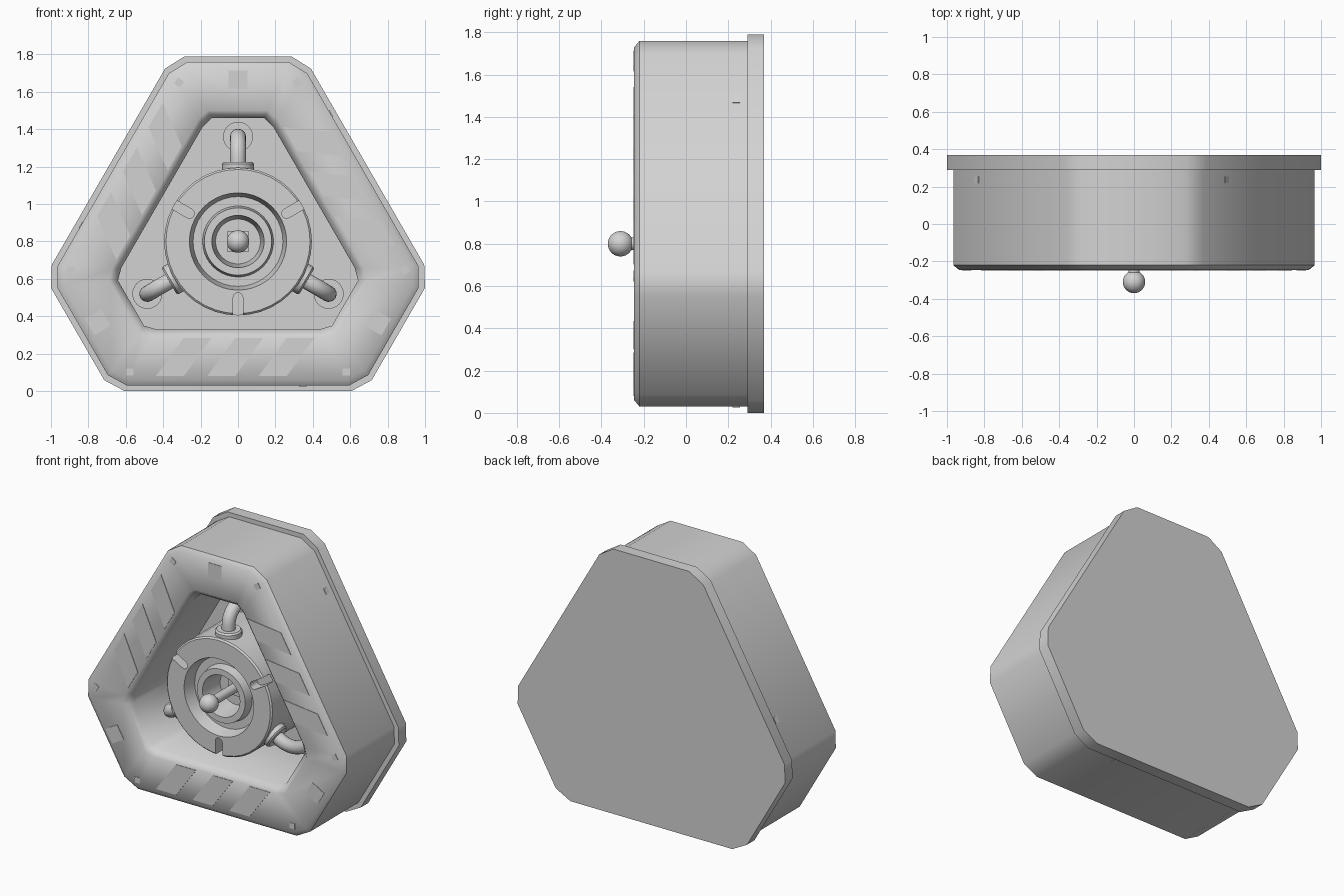
import bpy, bmesh
from math import sin, cos, pi, radians, sqrt
from mathutils import Vector, Matrix

CZ = 0.8          # height of the three-fold symmetry axis
FRONT = -0.245
FLOOR = 0.25

if "Cube" in bpy.data.objects:
    bpy.data.objects.remove(bpy.data.objects["Cube"])

grey = bpy.data.materials.new("plain_grey")
grey.use_nodes = True
colour = (0.65, 0.65, 0.65, 1)
grey.diffuse_color = colour
grey.node_tree.nodes["Principled BSDF"].inputs["Base Color"].default_value = colour


def third(k):
    """Turn about the depth axis by k thirds, then lift to the centre."""
    return Matrix.Translation((0, 0, CZ)) @ Matrix.Rotation(k * 2 * pi / 3, 4, 'Y')


def finish(name, bm, matrix, smooth):
    bmesh.ops.recalc_face_normals(bm, faces=bm.faces)
    bm.transform(matrix)
    mesh = bpy.data.meshes.new(name)
    bm.to_mesh(mesh)
    bm.free()
    mesh.materials.append(grey)
    obj = bpy.data.objects.new(name, mesh)
    bpy.context.collection.objects.link(obj)
    if smooth:
        shade(obj, smooth)
    return obj


def shade(obj, angle):
    bpy.ops.object.select_all(action='DESELECT')
    obj.select_set(True)
    bpy.context.view_layer.objects.active = obj
    bpy.ops.object.shade_smooth_by_angle(angle=radians(angle))


def loft(name, rings, matrix=None, smooth=40):
    """Skin a list of closed rings and cap both ends."""
    bm = bmesh.new()
    loops = [[bm.verts.new(p) for p in ring] for ring in rings]
    n = len(loops[0])
    for a, b in zip(loops, loops[1:]):
        for i in range(n):
            j = (i + 1) % n
            bm.faces.new((a[i], a[j], b[j], b[i]))
    bm.faces.new(loops[0])
    bm.faces.new(loops[-1])
    return finish(name, bm, matrix or third(0), smooth)


def triangle(side, top, half, shoulder, y):
    """Triangle with blunted corners; side and top are distances from the centre."""
    s = (side - shoulder * sqrt(3) / 2) * 2
    corner = [(-shoulder, s), (-half, top), (half, top), (shoulder, s)]
    pts = []
    for k in range(3):
        turn = Matrix.Rotation(k * 2 * pi / 3, 4, 'Y')
        pts += [turn @ Vector((x, y, z)) for x, z in corner]
    return pts


def circle(r, y, n=40):
    return [Vector((r * cos(2 * pi * i / n), y, r * sin(2 * pi * i / n))) for i in range(n)]


def lathe(name, profile, matrix=None, n=40, smooth=35):
    return loft(name, [circle(r, y, n) for r, y in profile], matrix, smooth)


def plate(name, corners, k, y=FRONT, depth=0.006):
    """Thin flat plate on the front face."""
    rings = [[Vector((x, y + d, z)) for x, z in corners] for d in (-depth / 2, depth / 2)]
    return loft(name, rings, third(k), 0)


def square(cx, cz, size, turn=0):
    r = size / sqrt(2)
    return [(cx + r * cos(radians(45 + 90 * i + turn)), cz + r * sin(radians(45 + 90 * i + turn)))
            for i in range(4)]


# Back plate and hollow housing
loft("back_plate", [triangle(0.8, 0.99, 0.285, 0.39, y) for y in (0.29, 0.37)])
loft("housing", [
    triangle(0.77, 0.96, 0.27, 0.37, 0.295),
    triangle(0.77, 0.96, 0.27, 0.37, -0.22),
    triangle(0.74, 0.93, 0.26, 0.35, FRONT),
    triangle(0.51, 0.70, 0.16, 0.21, FRONT),
    triangle(0.49, 0.68, 0.15, 0.20, -0.225),
    triangle(0.47, 0.66, 0.14, 0.19, -0.20),
    triangle(0.47, 0.66, 0.14, 0.19, FLOOR),
], smooth=45)

# Central hub: outer drum, groove, inner tube and bowl
hub = lathe("hub", [
    (0.395, FLOOR + 0.01), (0.395, -0.195), (0.385, -0.205), (0.26, -0.205),
    (0.24, -0.12), (0.19, -0.12), (0.18, -0.18), (0.14, -0.18),
    (0.12, -0.02), (0.06, -0.02)])

# Three rounded slots cut into the hub rim
for k in range(3):
    w = 0.026
    arc = [(w * cos(a), -0.30 + w * sin(a)) for a in [pi * i / 8 for i in range(9)]]
    outline = arc + [(-w, -0.45), (w, -0.45)]
    cutter = loft("slot_cutter", [[Vector((x, y, z)) for x, z in outline]
                                  for y in (-0.3, -0.13)], third(k), 0)
    cutter.hide_render = True
    cut = hub.modifiers.new("slot", 'BOOLEAN')
    cut.operation = 'DIFFERENCE'
    cut.solver = 'EXACT'
    cut.object = cutter
    bpy.context.view_layer.objects.active = hub
    bpy.ops.object.modifier_apply(modifier=cut.name)
    bpy.data.objects.remove(cutter)
shade(hub, 35)

# Centre pin with a ball on the end
lathe("pin", [(0.03, 0.0), (0.03, -0.30)], n=20)
pin_base = [Vector((x, 0, z)) for x, z in square(0, 0, 0.11)]
loft("pin_base", [[p + Vector((0, y, 0)) for p in pin_base] for y in (-0.03, 0.0)], smooth=0)
bm = bmesh.new()
bmesh.ops.create_uvsphere(bm, u_segments=28, v_segments=16, radius=0.06)
finish("ball", bm, Matrix.Translation((0, -0.31, CZ)), 40)

# Elbow pipes, collars and floor flanges
PIPE_Y, PIPE_R, BEND = -0.10, 0.043, 0.11
for k in range(3):
    stations = [(0.37, PIPE_Y, 0)]
    for i in range(9):
        a = pi / 2 * i / 8
        stations.append((0.45 + BEND * sin(a), PIPE_Y + BEND * (1 - cos(a)), a))
    stations.append((0.45 + BEND, FLOOR + 0.01, pi / 2))
    rings = []
    for z, y, a in stations:
        across = Vector((0, cos(a), -sin(a)))
        rings.append([Vector((0, y, z)) + PIPE_R * (Vector((cos(t), 0, 0)) + across * sin(t))
                      for t in [2 * pi * i / 16 for i in range(16)]])
    loft("pipe", rings, third(k))
    upright = third(k) @ Matrix.Translation((0, PIPE_Y, 0.36)) @ Matrix.Rotation(pi / 2, 4, 'X')
    lathe("pipe_collar", [(0.085, 0), (0.085, 0.055), (0.075, 0.065), (0.045, 0.065)],
          upright, 16)
    lathe("pipe_flange", [(0.08, FLOOR + 0.01), (0.08, FLOOR - 0.02)],
          third(k) @ Matrix.Translation((0, 0, 0.45 + BEND)), 24)

    # Front markings: slanted stripes, corner squares and small studs
    for x in (-0.44, -0.165, 0.11):
        plate("stripe", [(x, -0.72), (x + 0.15, -0.72), (x + 0.30, -0.515), (x + 0.15, -0.515)], k)
    plate("corner_square", square(0, 0.865, 0.10), k)
    for side in (-1, 1):
        plate("corner_stud", square(side * 0.315, 0.85, 0.038, 30 * side), k)

    # Small catch on each outer side
    catch = [(0.325, 0.22), (0.365, 0.22), (0.365, 0.255), (0.325, 0.255)]
    loft("side_catch", [[Vector((x, y, z)) for x, y in catch] for z in (-0.774, -0.768)],
         third(k), 0)
